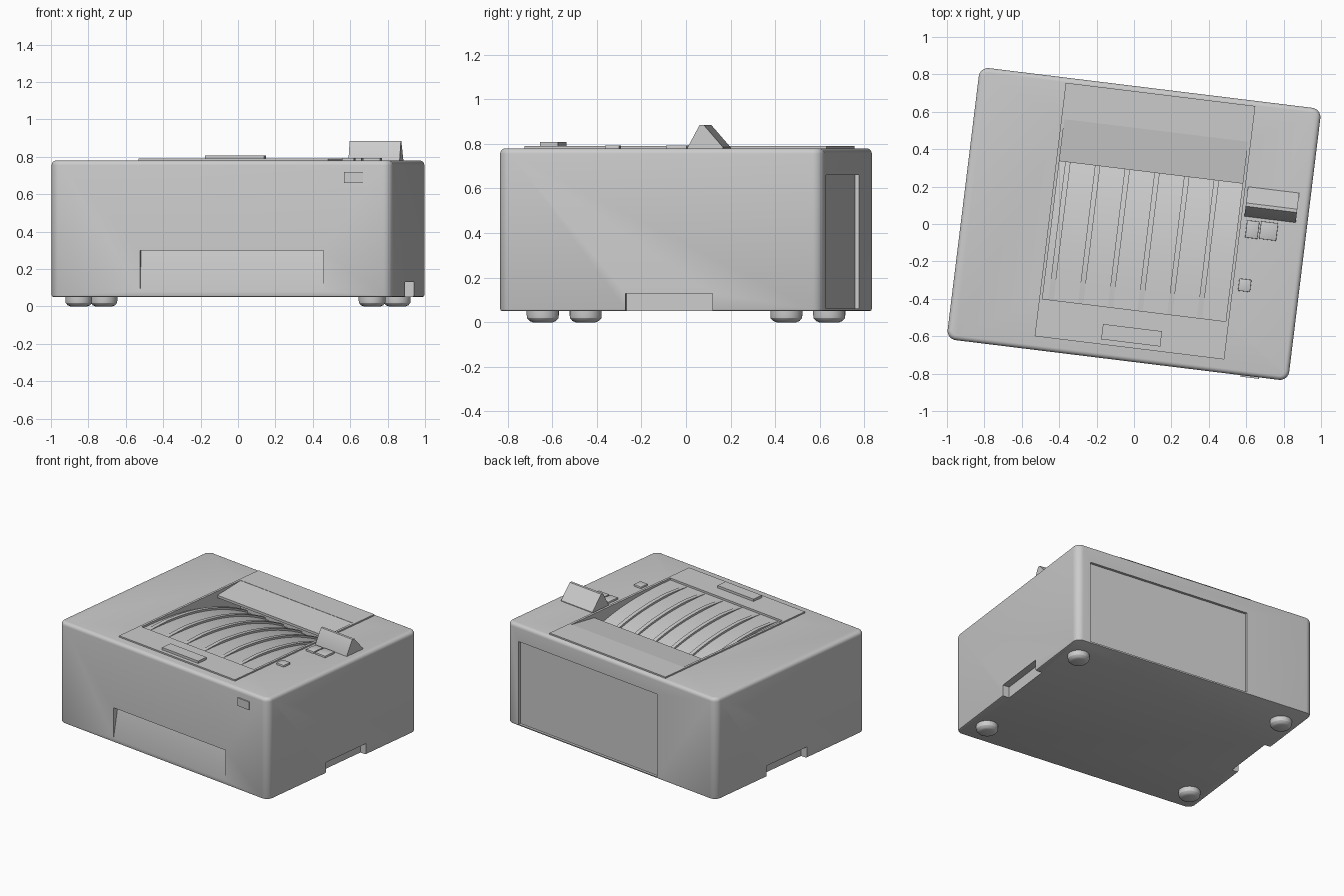
import bpy, bmesh, math

if "Cube" in bpy.data.objects:
    bpy.data.objects.remove(bpy.data.objects["Cube"])

TURN = math.radians(-7)   # whole printer is turned about z


def finish(name, bm, smooth=True):
    bmesh.ops.recalc_face_normals(bm, faces=bm.faces)
    me = bpy.data.meshes.new(name)
    bm.to_mesh(me)
    bm.free()
    ob = bpy.data.objects.new(name, me)
    bpy.context.collection.objects.link(ob)
    return ob


def prism(name, profile, x0, x1, bevel=0.0):
    """Extrude a (y, z) profile from x0 to x1."""
    bm = bmesh.new()
    a = [bm.verts.new((x0, y, z)) for y, z in profile]
    b = [bm.verts.new((x1, y, z)) for y, z in profile]
    n = len(a)
    bm.faces.new(a)
    bm.faces.new(b[::-1])
    for i in range(n):
        j = (i + 1) % n
        bm.faces.new((a[i], a[j], b[j], b[i]))
    if bevel:
        bmesh.ops.bevel(bm, geom=bm.edges[:], offset=bevel, segments=2, profile=0.5, affect='EDGES')
    return finish(name, bm)


def box(name, x0, x1, y0, y1, z0, z1, bevel=0.0):
    return prism(name, [(y0, z0), (y1, z0), (y1, z1), (y0, z1)], x0, x1, bevel)


def cut(ob, cutter):
    m = ob.modifiers.new("cut", 'BOOLEAN')
    m.operation = 'DIFFERENCE'
    m.solver = 'EXACT'
    m.object = cutter
    bpy.context.view_layer.objects.active = ob
    bpy.ops.object.modifier_apply(modifier=m.name)
    bpy.data.objects.remove(cutter)


# Main housing: rounded corners, soft top edge, tight bottom edge
W, D, Z0, Z1 = 0.92, 0.7325, 0.05, 0.78
bm = bmesh.new()
bmesh.ops.create_cube(bm, size=1)
for v in bm.verts:
    v.co = (v.co.x * 2 * W, v.co.y * 2 * D, Z0 if v.co.z < 0 else Z1)


def edges_at(test):
    return [e for e in bm.edges if test(*[v.co.z for v in e.verts])]


bmesh.ops.bevel(bm, geom=edges_at(lambda a, b: abs(a - b) > 0.1), offset=0.05,
                segments=8, profile=0.5, affect='EDGES')
bmesh.ops.bevel(bm, geom=edges_at(lambda a, b: min(a, b) > Z1 - 1e-4), offset=0.025,
                segments=5, profile=0.5, affect='EDGES')
bmesh.ops.bevel(bm, geom=edges_at(lambda a, b: max(a, b) < Z0 + 1e-4), offset=0.01,
                segments=2, profile=0.5, affect='EDGES')
body = finish("housing", bm)

# Output well with convex floor dropping to the rear
X0, X1, YF, YB = -0.437, 0.55, -0.457, 0.511


def floor_z(t):
    return 0.776 - 0.2 * t ** 2.6


steps = [i / 20 for i in range(21)]
floor = [(YF + (YB - YF) * t, floor_z(t)) for t in steps]
cut(body, prism("well_cutter", floor + [(YB, 0.9), (YF, 0.9)], X0, X1))

# Sloped grip recess in the front tray
cut(body, prism("grip_cutter", [(-0.78, 0.08), (-0.7325, 0.08), (-0.69, 0.30), (-0.78, 0.30)], X0, X1))

# Rear door recess
cut(body, box("door_cutter", -0.405, 0.815, D - 0.018, D + 0.1, 0.062, 0.66))

# Side lifting notches
for s in (-1, 1):
    xs = sorted((s * (W - 0.05), s * (W + 0.1)))
    cut(body, box("notch_cutter", xs[0], xs[1], -0.161, 0.232, 0.0, 0.13))

# Raised top cover frame with the well opening
cover = box("top_cover", -0.454, 0.567, -0.66, 0.705, 0.765, 0.79)
cut(cover, box("opening_cutter", X0, X1, YF, YB, 0.7, 0.9))

# Sloped flap above the paper exit
prism("exit_flap", [(YB, 0.788), (0.285, 0.76), (0.285, 0.742), (YB, 0.768)], X0, X1)

# Curved ribs on the well floor
for i in range(6):
    x = -0.405 + 0.16 * i
    top = [(y, z + 0.014 * min(1, t * 5)) for (y, z), t in zip(floor, steps)]
    low = [(y, z - 0.01) for y, z in floor]
    prism("paper_rib", top + low[::-1], x, x + 0.028)

# Front plate on the cover, front badge, buttons
box("cover_plate", -0.099, 0.219, -0.633, -0.551, 0.78, 0.807)
box("front_badge", 0.663, 0.763, -D - 0.008, -D + 0.01, 0.66, 0.718)
for x0, x1, y0, y1 in [(0.598, 0.665, 0.001, 0.094), (0.673, 0.765, 0.003, 0.098),
                       (0.595, 0.66, -0.286, -0.22)]:
    box("button", x0, x1, y0, y1, 0.77, 0.793, 0.003)

# Tilted display wedge
prism("display_wedge", [(0.113, 0.77), (0.113, 0.785), (0.167, 0.885), (0.185, 0.885),
                        (0.272, 0.785), (0.272, 0.77)], 0.581, 0.857)

# Rounded feet
ring = [(0.045, 0.0), (0.06, 0.006), (0.07, 0.018), (0.072, 0.03), (0.072, 0.055)]
for sx in (-1, 1):
    for sy in (-1, 1):
        bm = bmesh.new()
        N = 32
        loops = [[bm.verts.new((sx * 0.79 + r * math.cos(2 * math.pi * k / N),
                                sy * 0.55 + r * math.sin(2 * math.pi * k / N), z))
                  for k in range(N)] for r, z in ring]
        for a, b in zip(loops, loops[1:]):
            for k in range(N):
                j = (k + 1) % N
                bm.faces.new((a[k], a[j], b[j], b[k]))
        bm.faces.new(loops[0])
        bm.faces.new(loops[-1])
        finish("foot", bm)

# Turn everything and shade
bpy.ops.object.select_all(action='DESELECT')
for ob in bpy.context.scene.objects:
    ob.rotation_euler.z = TURN
    ob.select_set(True)
bpy.context.view_layer.objects.active = body
bpy.ops.object.shade_smooth_by_angle(angle=math.radians(30))
